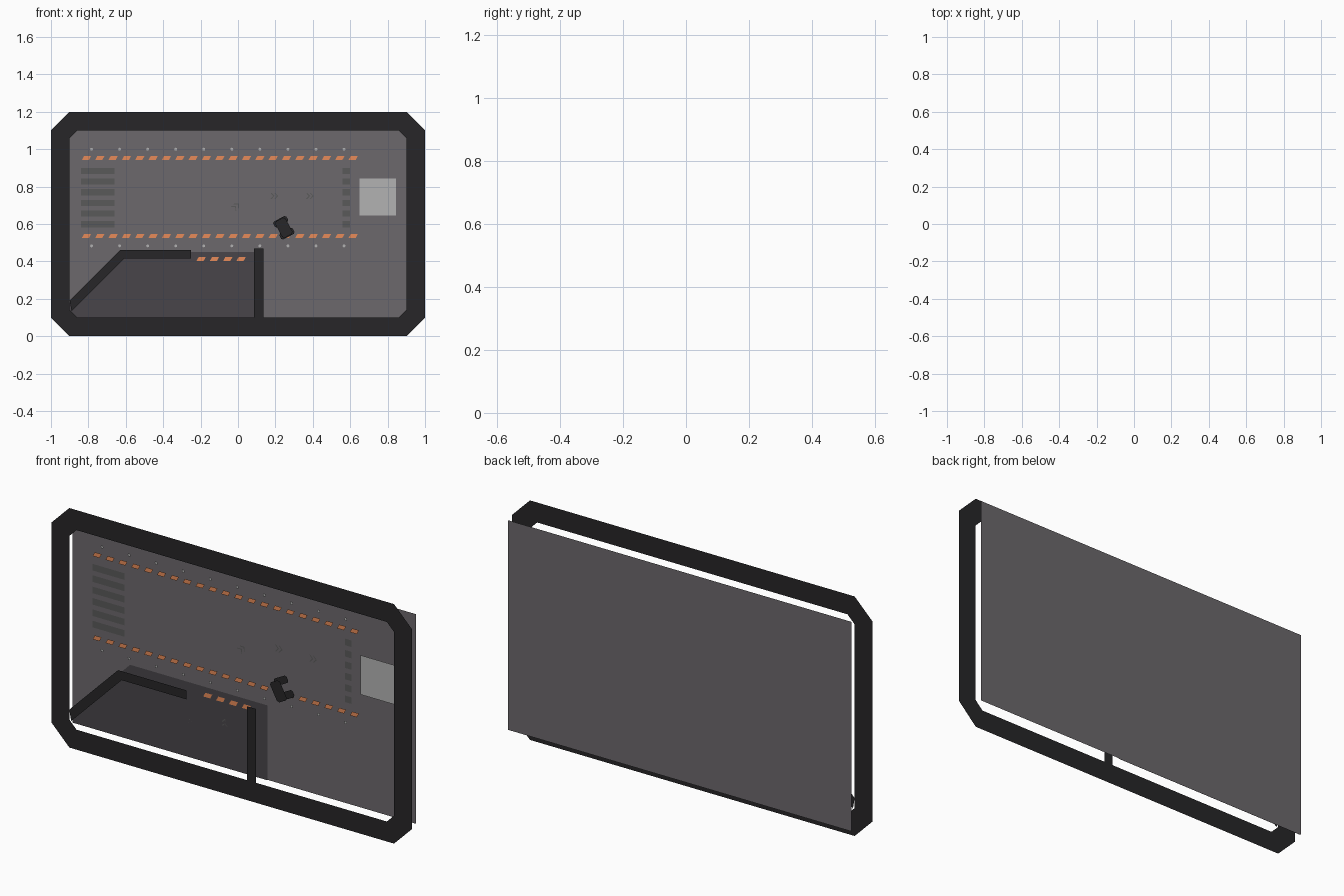
import bpy, bmesh, math

if "Cube" in bpy.data.objects:
    bpy.data.objects.remove(bpy.data.objects["Cube"])

FRONT, BACK, LOT, MARK = -0.05, 0.05, 0.046, 0.042


def material(name, r, g, b):
    m = bpy.data.materials.new(name)
    m.diffuse_color = (r, g, b, 1)
    m.use_nodes = True
    m.node_tree.nodes["Principled BSDF"].inputs["Base Color"].default_value = m.diffuse_color
    return m


DARK = material("near_black", 0.02, 0.019, 0.021)
ASPHALT = material("asphalt_grey", 0.15, 0.14, 0.15)
LOT_GREY = material("dark_grey", 0.065, 0.06, 0.068)
ORANGE = material("orange", 0.8, 0.26, 0.1)
PALE = material("pale_grey", 0.45, 0.45, 0.45)
STRIPE = material("stripe_grey", 0.1, 0.1, 0.1)


def sheet(name, polys, y, mat):
    """Flat polygons in the xz plane at depth y, facing the front."""
    bm = bmesh.new()
    for p in polys:
        f = bm.faces.new([bm.verts.new((x, y, z)) for x, z in p])
        f.normal_update()
        if f.normal.y > 0:
            f.normal_flip()
    bmesh.ops.remove_doubles(bm, verts=bm.verts, dist=1e-5)
    me = bpy.data.meshes.new(name)
    bm.to_mesh(me)
    bm.free()
    me.materials.append(mat)
    ob = bpy.data.objects.new(name, me)
    bpy.context.collection.objects.link(ob)
    return ob


def rect(x0, x1, z0, z1):
    return [(x0, z0), (x1, z0), (x1, z1), (x0, z1)]


def octagon(hx, hz, c, cx=0, cz=0.6):
    """Rectangle with clipped corners."""
    pts = [(hx, -hz + c), (hx, hz - c), (hx - c, hz), (-hx + c, hz),
           (-hx, hz - c), (-hx, -hz + c), (-hx + c, -hz), (hx - c, -hz)]
    return [(cx + x, cz + z) for x, z in pts]


def place(pts, cx, cz, deg):
    a = math.radians(deg)
    c, s = math.cos(a), math.sin(a)
    return [(cx + x * c - z * s, cz + x * s + z * c) for x, z in pts]


def dashes(x0, count, z, w=0.038, h=0.022, lean=0.012, pitch=0.0713):
    return [[(x0 + i * pitch, z - h / 2), (x0 + i * pitch + w, z - h / 2),
             (x0 + i * pitch + w + lean, z + h / 2), (x0 + i * pitch + lean, z + h / 2)]
            for i in range(count)]


# Chamfered border frame in the front plane
outer, inner = octagon(1, 0.6, 0.1), octagon(0.9, 0.5, 0.04)
sheet("border_frame", [[outer[i], outer[(i + 1) % 8], inner[(i + 1) % 8], inner[i]]
                       for i in range(8)], FRONT, DARK)

# Large ground panel behind the frame
sheet("ground_panel", [rect(-0.953, 0.953, 0.075, 1.125)], BACK, ASPHALT)

# Darker enclosed area with its walls
sheet("enclosed_area", [[(-0.95, 0.075), (0.131, 0.075), (0.131, 0.45),
                         (-0.63, 0.45), (-0.95, 0.13)]], LOT, LOT_GREY)
sheet("bent_wall", [[(-0.9, 0.19), (-0.89, 0.135), (-0.61, 0.415), (-0.63, 0.46)],
                    [(-0.63, 0.46), (-0.61, 0.415), (-0.25, 0.415), (-0.25, 0.46)]],
      FRONT, DARK)
sheet("upright_wall", [rect(0.085, 0.135, 0.1, 0.47)], FRONT, DARK)

# Orange dashed edge lines
sheet("upper_dashes", dashes(-0.835, 21, 0.953), MARK, ORANGE)
sheet("lower_dashes", dashes(-0.835, 21, 0.536), MARK, ORANGE)
sheet("gate_dashes", dashes(-0.222, 4, 0.413), MARK, ORANGE)

# Edge lamps along both sides
sheet("edge_lamps", [[(-0.783 + 0.15 * i + 0.008 * math.cos(k * math.pi / 4),
                       z + 0.008 * math.sin(k * math.pi / 4)) for k in range(8)]
                     for z in (1.0, 0.483) for i in range(10)], MARK, PALE)

# Striped bars at both ends
for name, x0, x1 in (("start_bars", -0.84, -0.66), ("end_bars", 0.56, 0.598)):
    sheet(name, [rect(x0, x1, 0.582 + 0.057 * i, 0.615 + 0.057 * i) for i in range(6)],
          LOT, STRIPE)

# Light landing square
sheet("light_square", [rect(0.65, 0.845, 0.645, 0.842)], MARK, PALE)

# Double chevron arrows
chevron = [(-0.012, 0.017), (-0.006, 0.017), (0.01, 0), (-0.006, -0.017),
           (-0.012, -0.017), (0.003, 0)]
arrows = []
for cx, cz, deg in ((0.195, 0.75, 0), (0.385, 0.75, 0), (-0.01, 0.695, 45),
                    (-0.305, 0.25, 0), (-0.105, 0.3, 90)):
    for off in (-0.01, 0.01):
        arrows.append(place([(x + off, z) for x, z in chevron], cx, cz, deg))
sheet("arrow_marks", arrows, LOT, STRIPE)

# Small vehicle made of stacked flat layers
body = octagon(0.031, 0.05, 0.01, 0, 0)
pads = [octagon(0.04, 0.018, 0.008, 0, z) for z in (-0.036, 0.036)]
sheet("vehicle_body", [place(body, 0.245, 0.58, 28)], -0.03, DARK)
sheet("vehicle_wheels", [place(p, 0.245, 0.58, 28) for p in pads], 0.015, DARK)
